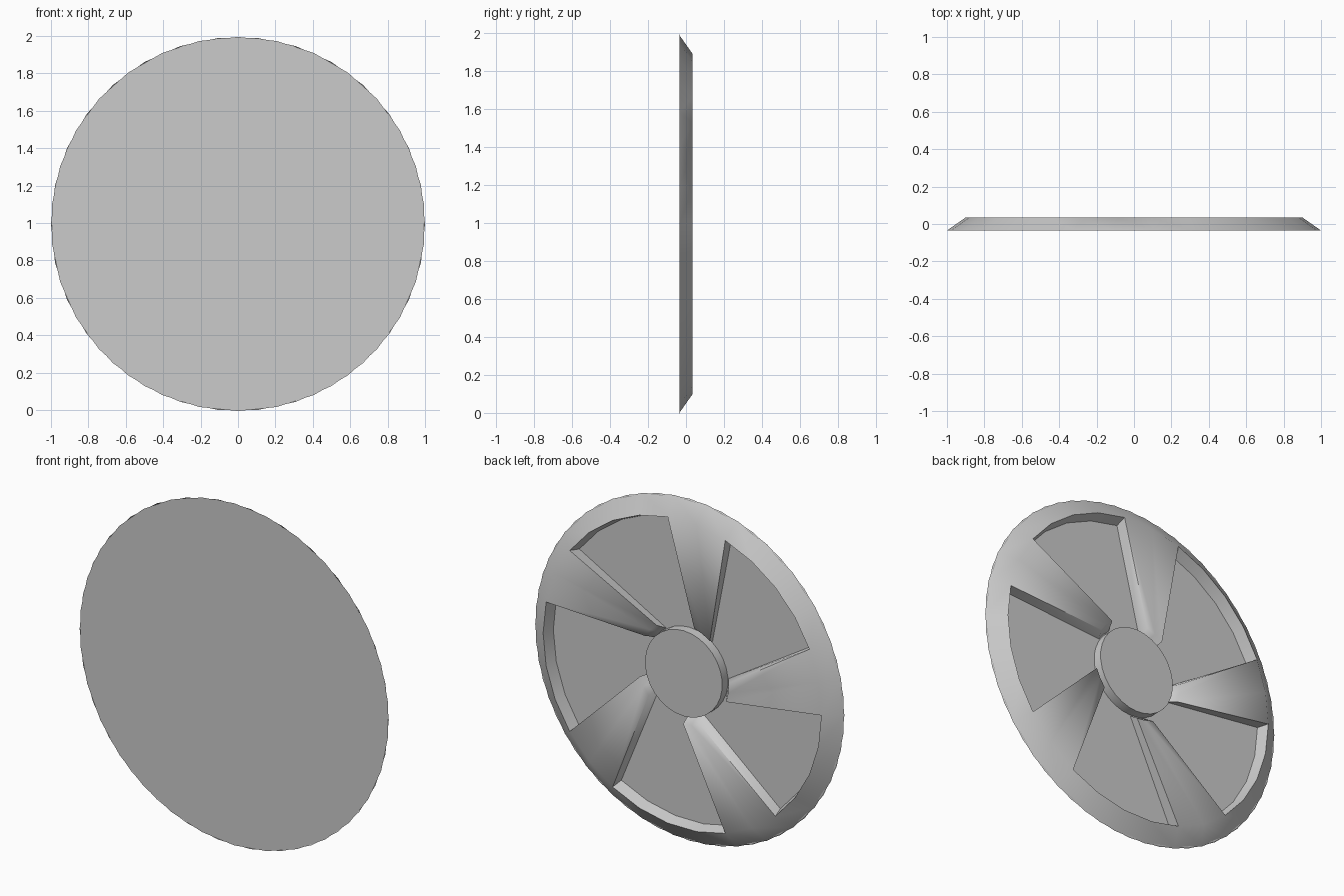
import bpy, bmesh
from math import radians, cos, sin
from mathutils import Matrix, Vector

if "Cube" in bpy.data.objects:
    bpy.data.objects.remove(bpy.data.objects["Cube"])

SIDES, SPOKES = 30, 5
STEP = 360 / SIDES
CENTRE_Z = cos(radians(STEP / 2))
FRONT, FLOOR, BACK, HUB_TOP = -0.035, -0.031, 0.035, 0.022

grey = bpy.data.materials.new("grey_metal")
grey.use_nodes = True
colour = (0.6, 0.6, 0.6, 1)
grey.diffuse_color = colour
grey.node_tree.nodes["Principled BSDF"].inputs["Base Color"].default_value = colour


def point(radius, angle, y):
    a = radians(angle)
    return Vector((radius * cos(a), y, CENTRE_Z + radius * sin(a)))


def finish(name, bm, smooth):
    mesh = bpy.data.meshes.new(name)
    bm.to_mesh(mesh)
    bm.free()
    mesh.materials.append(grey)
    obj = bpy.data.objects.new(name, mesh)
    bpy.context.collection.objects.link(obj)
    bpy.ops.object.select_all(action='DESELECT')
    obj.select_set(True)
    bpy.context.view_layer.objects.active = obj
    bpy.ops.object.shade_smooth_by_angle(angle=radians(smooth))
    return obj


def disc(name, radius, back_radius, y0, y1, smooth):
    bm = bmesh.new()
    place = Matrix.Translation((0, (y0 + y1) / 2, CENTRE_Z)) @ Matrix.Rotation(radians(-90), 4, 'X')
    bmesh.ops.create_cone(bm, cap_ends=True, segments=SIDES, radius1=radius,
                          radius2=back_radius, depth=y1 - y0, matrix=place)
    return finish(name, bm, smooth)


# Flat backing plate and raised hub
disc("backing_plate", 1.0, 0.994, FRONT, FLOOR, 30)
disc("hub", 0.25, 0.25, FLOOR, HUB_TOP, 40)

# Sloped rim, with pocket walls and spokes in one welded shell
bm = bmesh.new()


def ring(radius, y):
    return [bm.verts.new(point(radius, i * STEP, y)) for i in range(SIDES)]


outer, lip, foot = ring(1.0, FRONT), ring(0.9, BACK), ring(0.88, FLOOR)
per_spoke = SIDES // SPOKES
for i in range(SIDES):
    j = (i + 1) % SIDES
    bm.faces.new((outer[i], outer[j], lip[j], lip[i]))
    if i % per_spoke not in (1, 2):
        bm.faces.new((lip[i], lip[j], foot[j], foot[i]))

# Spokes: wide at the rim, swept round and bevelled down at the hub
for k in range(SPOKES):
    ids = [(k * per_spoke + n) % SIDES for n in (1, 2, 3)]
    turn = k * 360 / SPOKES
    angles = [turn + a for a in (32, 43, 54)]
    top = [bm.verts.new(point(0.293, a, 0.026)) for a in angles]
    base = [bm.verts.new(point(0.255, a, FLOOR)) for a in angles]
    for n in (0, 1):
        bm.faces.new((lip[ids[n]], lip[ids[n + 1]], top[n + 1], top[n]))
        bm.faces.new((top[n], top[n + 1], base[n + 1], base[n]))
    for n in (0, 2):
        bm.faces.new((lip[ids[n]], top[n], base[n], foot[ids[n]]))

bmesh.ops.delete(bm, geom=[v for v in bm.verts if not v.link_faces], context='VERTS')
bmesh.ops.recalc_face_normals(bm, faces=bm.faces)
bm.faces.ensure_lookup_table()
if bm.faces[0].normal.y < 0:
    bmesh.ops.reverse_faces(bm, faces=bm.faces)
finish("rim_and_spokes", bm, 65)
